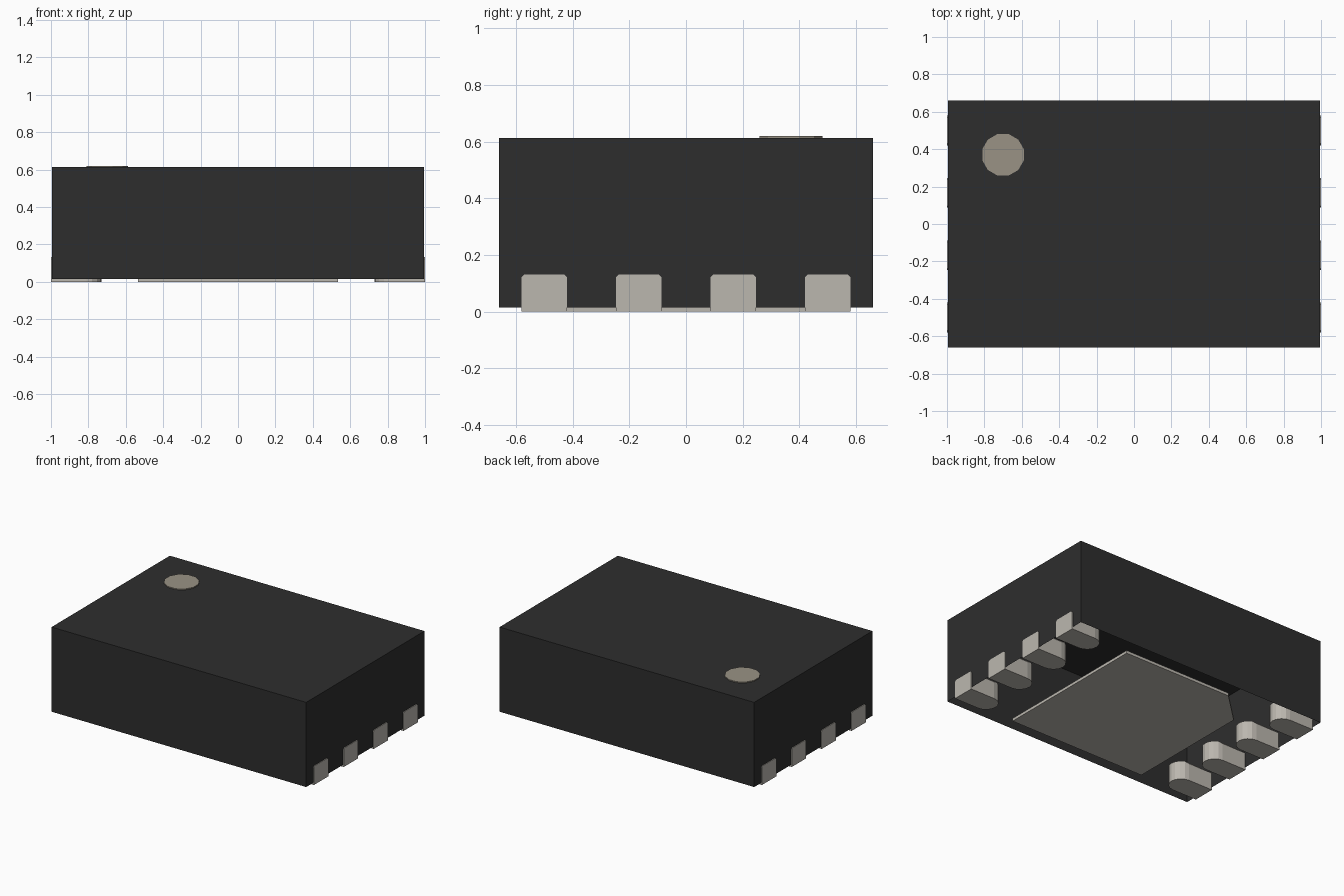
import bpy, bmesh, math

cube = bpy.data.objects.get("Cube")
if cube:
    bpy.data.objects.remove(cube, do_unlink=True)


def material(name, rgb):
    m = bpy.data.materials.new(name)
    m.use_nodes = True
    m.diffuse_color = (*rgb, 1)
    m.node_tree.nodes["Principled BSDF"].inputs["Base Color"].default_value = (*rgb, 1)
    return m


BLACK = material("black_plastic", (0.027, 0.027, 0.027))
METAL = material("tinned_metal", (0.50, 0.475, 0.43))
TAN = material("marker_tan", (0.32, 0.29, 0.235))


def prism(name, outline, z0, z1, mat, open_bottom=False, chamfer=0):
    """Extrude a counter-clockwise outline upwards from z0 to z1."""
    bm = bmesh.new()
    base = bm.faces.new([bm.verts.new((x, y, z0)) for x, y in outline])
    top = bmesh.ops.extrude_face_region(bm, geom=[base], use_keep_orig=True)["geom"]
    bmesh.ops.translate(bm, vec=(0, 0, z1 - z0),
                        verts=[g for g in top if isinstance(g, bmesh.types.BMVert)])
    bmesh.ops.recalc_face_normals(bm, faces=bm.faces)
    if open_bottom:
        low = [f for f in bm.faces if f.normal.z < -0.9]
        bmesh.ops.delete(bm, geom=low, context='FACES_ONLY')
    if chamfer:
        # soften the two long top edges
        edges = [e for e in bm.edges if all(v.co.z > z1 - 1e-4 for v in e.verts)
                 and abs(e.verts[0].co.y - e.verts[1].co.y) < 1e-4]
        bmesh.ops.bevel(bm, geom=edges, offset=chamfer, segments=1, affect='EDGES')
    me = bpy.data.meshes.new(name)
    bm.to_mesh(me)
    bm.free()
    me.materials.append(mat)
    ob = bpy.data.objects.new(name, me)
    bpy.context.collection.objects.link(ob)
    return ob


# Moulded case: a shell that is open underneath
BX, BY = 0.995, 0.66
prism("case", [(-BX, -BY), (BX, -BY), (BX, BY), (-BX, BY)], 0.015, 0.613,
      BLACK, open_bottom=True)

# Round orientation marker on the top
prism("marker_dot", [(-0.70 + 0.115 * math.cos(math.tau * (i + 0.5) / 12),
                      0.37 + 0.115 * math.sin(math.tau * (i + 0.5) / 12))
                     for i in range(12)], 0.611, 0.62, TAN)

# Central pad underneath, with one clipped corner
PX, PY = 0.535, 0.565
prism("centre_pad", [(-PX, -PY), (PX, -PY), (PX, PY), (-0.31, PY), (-PX, 0.35)],
      0, 0.02, METAL)

# Four contacts on each side, rounded at the inner end
R, OUTER, INNER = 0.08, 1.0, 0.73
for side, label in ((1, "left"), (-1, "right")):
    for n, y in enumerate((-0.5, -0.167, 0.167, 0.5), 1):
        arc = [(INNER + R - R * math.sin(math.pi * i / 8),
                R * math.cos(math.pi * i / 8)) for i in range(9)]
        shape = [(OUTER, -R), (OUTER, R)] + arc
        prism(f"{label}_contact_{n}", [(side * px, y + py) for px, py in shape],
              0, 0.132, METAL, chamfer=0.01)
